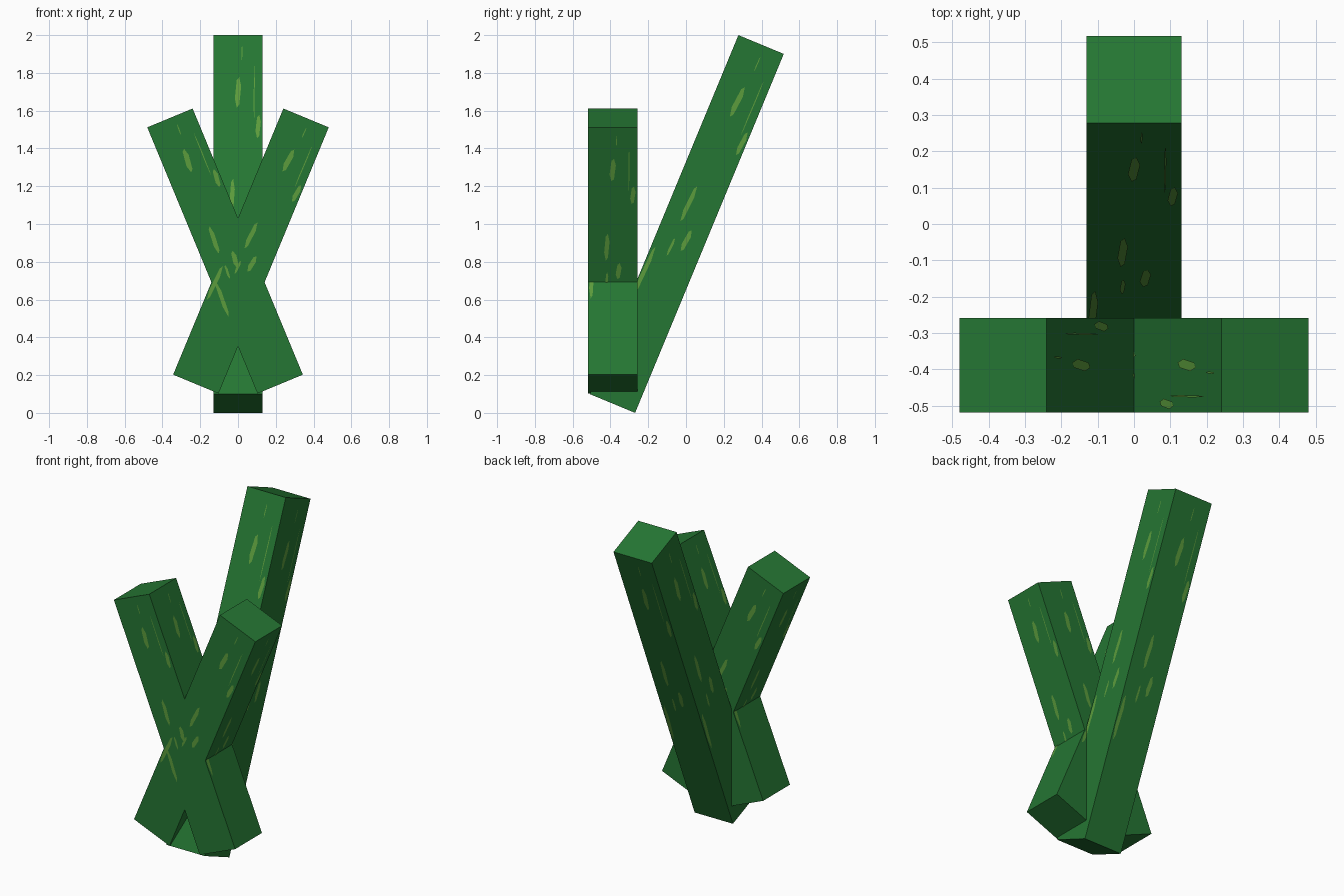
import bpy, bmesh, math
from mathutils import Matrix, Vector

if "Cube" in bpy.data.objects:
    bpy.data.objects.remove(bpy.data.objects["Cube"])

W = 0.26                      # beam thickness
TILT = math.radians(22.5)     # lean of every beam


def material(name, rgb):
    m = bpy.data.materials.new(name)
    lin = [((c / 255 + 0.055) / 1.055) ** 2.4 for c in rgb]
    m.diffuse_color = (*lin, 1)
    m.use_nodes = True
    m.node_tree.nodes["Principled BSDF"].inputs["Base Color"].default_value = m.diffuse_color
    return m


GREEN = material("stem green", (37, 118, 51))
LIGHT = material("light streak green", (92, 156, 60))

# Streaks: across (fraction of width), along (fraction of length), width, length
STREAKS = [
    (0.00, 0.34, 0.13, 0.085), (0.41, 0.245, 0.11, 0.065),
    (-0.12, 0.05, 0.11, 0.10), (0.12, -0.04, 0.12, 0.06),
    (-0.12, -0.07, 0.06, 0.05), (-0.43, -0.15, 0.10, 0.13),
    (0.33, 0.34, 0.025, 0.16), (0.08, 0.45, 0.025, 0.04),
]


def make_object(name, bm, mat, matrix):
    me = bpy.data.meshes.new(name)
    bm.to_mesh(me)
    bm.free()
    me.materials.append(mat)
    ob = bpy.data.objects.new(name, me)
    ob.matrix_world = matrix
    bpy.context.collection.objects.link(ob)


def beam(name, centre, axis, angle, length):
    matrix = Matrix.Translation(centre) @ Matrix.Rotation(angle, 4, axis)

    # Square beam
    bm = bmesh.new()
    bmesh.ops.create_cube(bm, size=1, matrix=Matrix.Diagonal((W, W, length, 1)))
    make_object(name, bm, GREEN, matrix)

    # Thin pointed streaks repeated on the four long sides
    bm = bmesh.new()
    for side in range(4):
        turn = Matrix.Rotation(side * math.pi / 2, 4, 'Z')
        for u, v, w, h in STREAKS:
            outline = [(-0.2, -0.5), (0.2, -0.4), (0.5, 0.2),
                       (0.2, 0.5), (-0.2, 0.4), (-0.5, -0.2)]
            bm.faces.new([bm.verts.new(turn @ Vector((
                (u + a * w) * W, -W / 2 - 0.002, (v + b * h) * length)))
                for a, b in outline])
    make_object(name + "_streaks", bm, LIGHT, matrix)


# Tall beam leaning backwards
beam("back_stem", (0, 0.004, 1.0), 'X', -TILT, 2.057)

# Two crossing beams in front
for side, label in ((1, "right"), (-1, "left")):
    beam("front_stem_" + label, (side * 0.0685, -0.388, 0.857), 'Y', side * TILT, 1.525)
